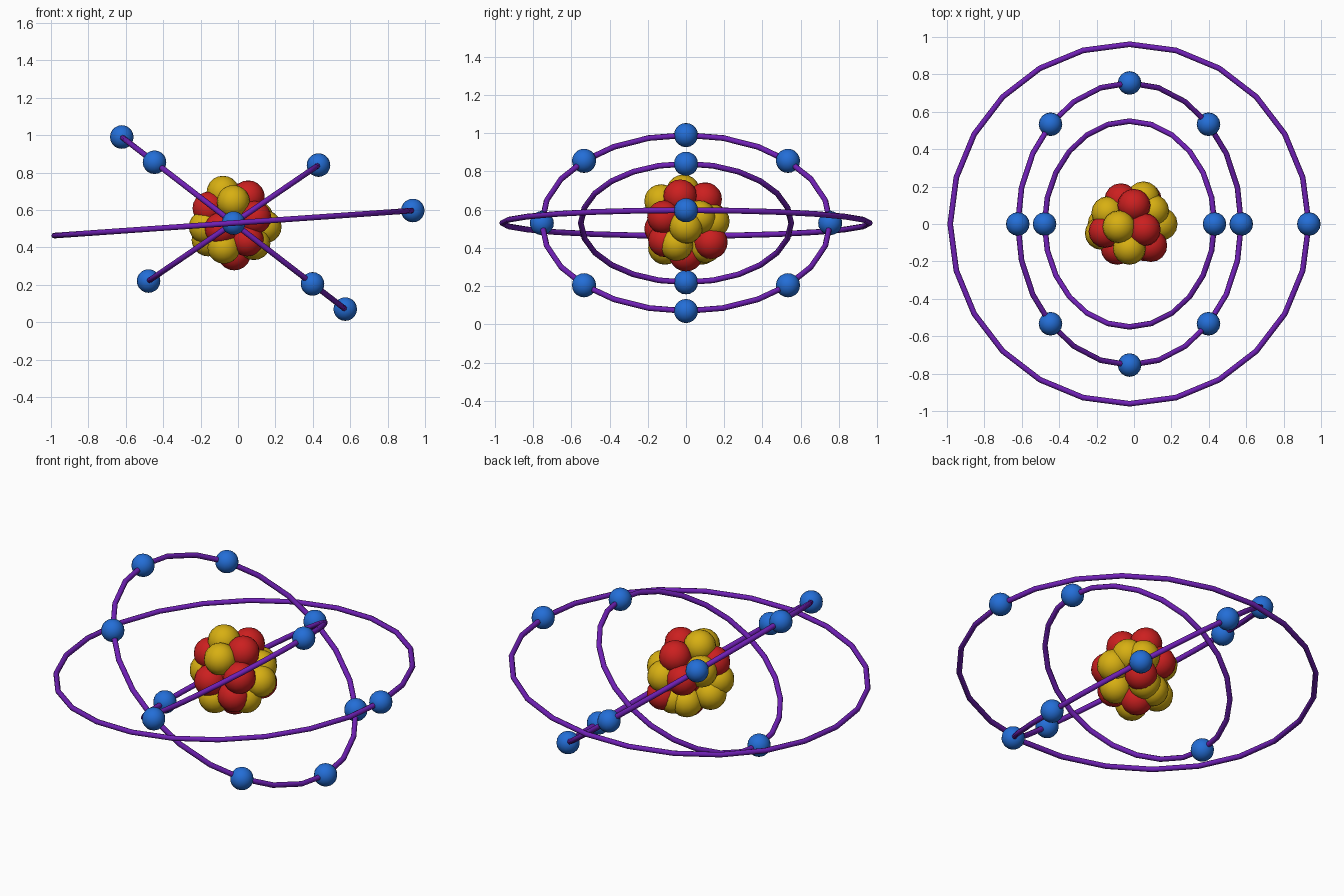
import bpy
import math
from mathutils import Matrix, Vector

cube = bpy.data.objects.get("Cube")
if cube:
    bpy.data.objects.remove(cube, do_unlink=True)


def material(name, rgb):
    mat = bpy.data.materials.new(name)
    mat.use_nodes = True
    mat.diffuse_color = (*rgb, 1)
    bsdf = next(n for n in mat.node_tree.nodes if n.type == 'BSDF_PRINCIPLED')
    bsdf.inputs["Base Color"].default_value = (*rgb, 1)
    return mat


RED = material("red", (0.6, 0.014, 0.014))
YELLOW = material("yellow", (0.68, 0.43, 0.006))
BLUE = material("blue", (0.017, 0.156, 0.68))
PURPLE = material("purple", (0.16, 0.014, 0.46))
CENTRE = Vector((-0.024, 0, 0.53))


def finish(name, mat):
    obj = bpy.context.object
    obj.name = name
    obj.data.materials.append(mat)
    bpy.ops.object.shade_smooth_by_angle(angle=math.radians(60))


def ball(name, position, radius, mat):
    bpy.ops.mesh.primitive_uv_sphere_add(
        segments=16, ring_count=10, radius=radius, location=position)
    finish(name, mat)


def orbit(name, radius, tilt, electron_angles):
    """Ring tilted about the y axis, with electrons spaced along it."""
    bpy.ops.mesh.primitive_torus_add(
        major_segments=24, minor_segments=8, major_radius=radius,
        minor_radius=0.015, location=CENTRE, rotation=(0, math.radians(tilt), 0))
    finish(name + "_orbit", PURPLE)
    turn = Matrix.Rotation(math.radians(tilt), 3, 'Y')
    for angle in electron_angles:
        a = math.radians(angle)
        offset = turn @ Vector((math.cos(a), math.sin(a), 0)) * radius
        ball(name + "_electron", CENTRE + offset, 0.063, BLUE)


# Orbits and electrons
orbit("outer", 0.961, -4, [0])
orbit("middle", 0.754, 37.6, range(0, 360, 45))
orbit("inner", 0.55, -34.3, [0, 180])

# Nucleus: packed red and yellow balls
protons = [
    (.055, -.03, .67), (-.155, -.04, .61), (0, .1, .655), (.09, -.115, .56),
    (-.09, -.13, .5), (.05, -.11, .44), (-.02, 0, .365), (.06, .13, .43),
    (-.07, .13, .55),
]
neutrons = [
    (-.08, -.015, .695), (-.025, -.13, .645), (.145, 0, .51), (.1, .07, .56),
    (.05, .14, .54), (-.175, -.05, .51), (-.075, -.11, .4), (.085, -.05, .42),
    (-.14, .06, .59), (-.16, 0, .44), (-.06, .08, .4), (.01, .1, .41),
]
for p in protons:
    ball("proton", p, 0.088, RED)
for p in neutrons:
    ball("neutron", p, 0.088, YELLOW)
ball("nucleus_core", CENTRE, 0.13, RED)
